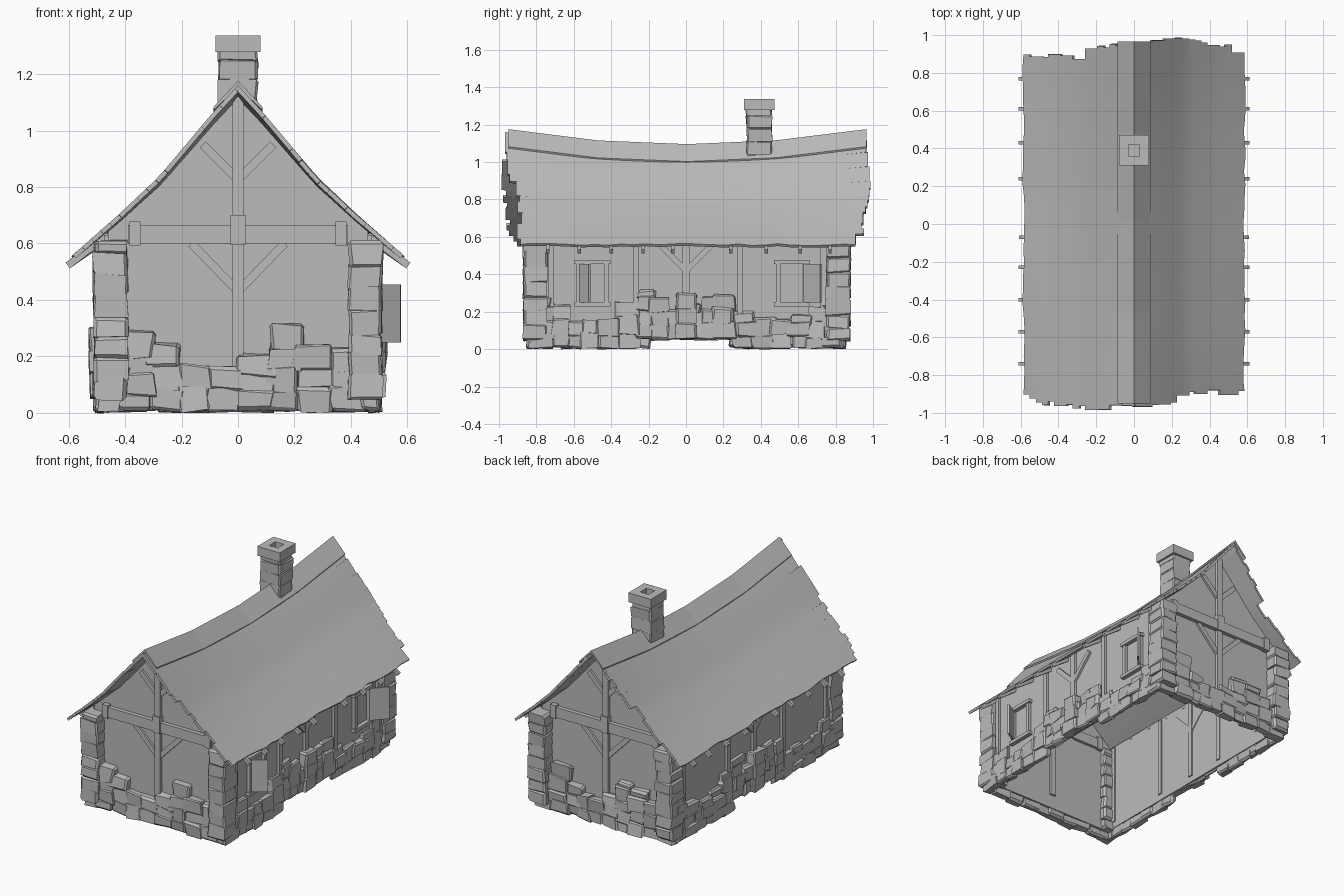
import bpy, bmesh, math, random
from mathutils import Vector, Matrix

if "Cube" in bpy.data.objects:
    bpy.data.objects.remove(bpy.data.objects["Cube"])
random.seed(4)

grey = bpy.data.materials.new("plain_grey")
grey.use_nodes = True
grey.diffuse_color = (0.5, 0.5, 0.5, 1)
grey.node_tree.nodes["Principled BSDF"].inputs["Base Color"].default_value = (0.5, 0.5, 0.5, 1)


def finish(name, bm):
    bmesh.ops.recalc_face_normals(bm, faces=bm.faces)
    me = bpy.data.meshes.new(name)
    bm.to_mesh(me)
    bm.free()
    me.materials.append(grey)
    ob = bpy.data.objects.new(name, me)
    bpy.context.collection.objects.link(ob)
    return ob


def box(bm, lo, hi):
    lo, hi = Vector(lo), Vector(hi)
    m = Matrix.Translation((lo + hi) / 2) @ Matrix.Diagonal((*(hi - lo), 1))
    return bmesh.ops.create_cube(bm, size=1, matrix=m)["verts"]


def beam(bm, a, b, width, depth, side):
    """Square timber from a to b; side is the direction of its depth."""
    a, b, side = Vector(a), Vector(b), Vector(side)
    along = (b - a).normalized()
    across = along.cross(side).normalized()
    rot = Matrix((across * width, side * depth, along * (b - a).length)).transposed().to_4x4()
    bmesh.ops.create_cube(bm, size=1, matrix=Matrix.Translation((a + b) / 2) @ rot)


def stone(bm, lo, hi, rough=0.009):
    """Rough hewn block with jittered corners and a few chamfered edges."""
    verts = box(bm, lo, hi)
    for v in verts:
        v.co += Vector([random.uniform(-rough, rough) for _ in range(3)])
    edges = sorted({e for v in verts for e in v.link_edges}, key=lambda e: e.calc_length())
    bmesh.ops.bevel(bm, geom=random.sample(edges, 7), offset=random.uniform(0.006, 0.014),
                    segments=1, affect="EDGES")


def lerp(points, t):
    for (a, p), (b, q) in zip(points, points[1:]):
        if t <= b:
            return p + (q - p) * max(0, t - a) / (b - a)
    return points[-1][1]


# Roof surface: curved slopes with a sagging ridge
SLOPE = [(0, 1.16), (0.087, 1.066), (0.28, 0.837), (0.42, 0.705), (0.585, 0.56)]


def roof_z(x, y):
    sag = 0.08 * max(0, 1 - (y / 0.95) ** 2)
    return lerp(SLOPE, abs(x)) - sag * (1 - abs(x) / 0.585)


# Thatch sheet with ragged, stepped ends
END = [(-0.58, 0.89), (-0.5, 0.9), (-0.3, 0.885), (-0.2, 0.94), (0, 0.965),
       (0.2, 0.99), (0.35, 0.965), (0.5, 0.95), (0.585, 0.89)]
bm = bmesh.new()
strips, rows = 36, 24
xs = [-0.585 + 1.17 * i / strips for i in range(strips + 1)]
ys = [-0.84 + 1.68 * j / rows for j in range(rows + 1)]
grid = []
for x in xs:
    wobble = 0.006 if abs(x) > 0.58 else 0
    col = []
    for y in ys:
        d = random.uniform(-wobble, wobble)
        col.append(bm.verts.new((x + math.copysign(d, x * d), y, roof_z(x, y) - d)))
    grid.append(col)
for i in range(strips):
    for j in range(rows):
        bm.faces.new((grid[i][j], grid[i + 1][j], grid[i + 1][j + 1], grid[i][j + 1]))
for s, j in ((-1, 0), (1, rows)):
    i = 0
    while i < strips:
        stop = min(i + random.choice((1, 1, 2, 2)), strips)
        y = s * (lerp(END, s * (xs[i] + xs[stop]) / 2) + random.uniform(-0.018, 0.012))
        tip = [bm.verts.new((x, y, roof_z(x, y))) for x in xs[i:stop + 1]]
        for k in range(stop - i):
            bm.faces.new((grid[i + k][j], grid[i + k + 1][j], tip[k + 1], tip[k]))
        i = stop
roof = finish("thatch_roof", bm)
mod = roof.modifiers.new("thickness", "SOLIDIFY")
mod.thickness = 0.016
mod.offset = -1
bpy.ops.object.select_all(action="DESELECT")
bpy.context.view_layer.objects.active = roof
roof.select_set(True)
bpy.ops.object.modifier_apply(modifier=mod.name)
bpy.ops.object.shade_smooth_by_angle(angle=math.radians(30))

# Ridge cap, its lower lips sunk into the thatch
bm = bmesh.new()
prev = None
for j in range(5):
    y = -0.95 + 1.915 * j / 4
    drop = 0.08 * max(0, 1 - (y / 0.95) ** 2)
    ring = [bm.verts.new((x, y, z - drop)) for x, z in
            ((-0.087, 1.083), (0, 1.176), (0.087, 1.083), (0.083, 1.074), (0, 1.158), (-0.083, 1.074))]
    if prev:
        for k in range(6):
            bm.faces.new((prev[k], prev[k - 1], ring[k - 1], ring[k]))
    else:
        bm.faces.new(ring)
    prev = ring
bm.faces.new(prev)
finish("ridge_cap", bm)

# Rafter tails under both eaves
bm = bmesh.new()
for y in (-0.74, -0.57, -0.4, -0.23, -0.07, 0.24, 0.43, 0.61, 0.77):
    for s in (-1, 1):
        beam(bm, (s * 0.46, y, roof_z(0.46, y) - 0.032), (s * 0.603, y, 0.522), 0.025, 0.018, (0, 1, 0))
finish("rafter_tails", bm)

# Plaster walls: gables follow the roof line
GABLE = 0.79
bm = bmesh.new()
for y in (-GABLE, GABLE):
    outline = [(-0.46, 0.05), (0.46, 0.05)]
    outline += [(x, roof_z(x, y) - 0.022) for x in (0.46, 0.42, 0.28, 0.087, 0, -0.087, -0.28, -0.42, -0.46)]
    face = bm.faces.new([bm.verts.new((x, y - 0.01, z)) for x, z in outline])
    out = bmesh.ops.extrude_face_region(bm, geom=[face])
    bmesh.ops.translate(bm, vec=(0, 0.02, 0), verts=[g for g in out["geom"] if isinstance(g, bmesh.types.BMVert)])
finish("gable_walls", bm)
bm = bmesh.new()
for s in (-1, 1):
    box(bm, (s * 0.465 - 0.01, -GABLE, 0.06), (s * 0.465 + 0.01, GABLE, 0.63))
finish("side_walls", bm)

# Gable timbers
bm = bmesh.new()
for s in (-1, 1):
    y, out = s * (GABLE + 0.004), (0, 1, 0)
    beam(bm, (0, y, 0.14), (0, y, 1.12), 0.04, 0.055, out)
    beam(bm, (-0.39, y, 0.632), (0.39, y, 0.632), 0.066, 0.065, out)
    box(bm, (-0.026, y - 0.038, 0.595), (0.026, y + 0.038, 0.7))
    for t in (-1, 1):
        box(bm, (t * 0.365 - 0.02, y - 0.038, 0.593), (t * 0.365 + 0.02, y + 0.038, 0.677))
        beam(bm, (t * 0.01, y, 0.44), (t * 0.165, y, 0.6), 0.03, 0.04, out)
        beam(bm, (t * 0.01, y, 0.835), (t * 0.125, y, 0.95), 0.03, 0.04, out)
finish("gable_timbers", bm)

# Side timbers
bm = bmesh.new()
for s in (-1, 1):
    x, out = s * 0.47, (1, 0, 0)
    for y, w in ((0, 0.035), (-0.265, 0.03), (0.29, 0.03), (-0.72, 0.03), (0.735, 0.03)):
        beam(bm, (x, s * y, 0.1), (x, s * y, 0.62), w, 0.045, out)
    for t in (-1, 1):
        beam(bm, (x, 0, 0.42), (x, t * 0.15, 0.57), 0.03, 0.04, out)
finish("side_timbers", bm)

# Window frames and open shutters on the left wall
frames, shutters = bmesh.new(), bmesh.new()
for y in (-0.5, 0.565):
    for t in (-1, 1):
        box(frames, (0.45, y + t * 0.073 - 0.012, 0.24), (0.495, y + t * 0.073 + 0.012, 0.47))
    for z in (0.24, 0.465):
        box(frames, (0.445, y - 0.095, z - 0.011), (0.502, y + 0.095, z + 0.011))
for a, b in ((-0.565, -0.515), (0.63, 0.72)):
    p, q = Vector((0.49, a, 0.352)), Vector((0.573, b, 0.352))
    beam(shutters, p, q, 0.205, 0.012, (q - p).cross(Vector((0, 0, 1))).normalized())
finish("window_frames", frames)
finish("shutters", shutters)


# Rubble stonework: columns of stones up to a varying height
def rubble(bm, start, end, height, place, floor=lambda t: 0):
    t = start
    while t < end - 0.03:
        w = min(random.uniform(0.07, 0.12), end - t)
        z, top = floor(t + w / 2), lerp(height, t + w / 2)
        while z < top - 0.03:
            h = min(random.uniform(0.06, 0.09), top - z)
            bump, slide = random.uniform(-0.006, 0.008), random.uniform(-0.012, 0.012)
            inner, outer = place(t - 0.008 + slide, 0)[0], place(t + w + 0.008 + slide, bump)[1]
            lo = [min(p) for p in zip(inner, outer)]
            hi = [max(p) for p in zip(inner, outer)]
            stone(bm, (*lo, max(z - 0.008, 0.006)), (*hi, z + h + 0.006))
            z += h
        t += w


FRONT = [(-0.42, 0.24), (-0.37, 0.27), (-0.33, 0.32), (-0.26, 0.24), (-0.19, 0.17), (-0.03, 0.165),
         (0.04, 0.2), (0.1, 0.27), (0.17, 0.335), (0.25, 0.28), (0.32, 0.23), (0.42, 0.22)]
SIDE = [(-0.8, 0.28), (-0.7, 0.25), (-0.62, 0.17), (-0.42, 0.17), (-0.32, 0.24), (-0.2, 0.33), (-0.09, 0.27),
        (-0.04, 0.2), (0.06, 0.25), (0.15, 0.31), (0.25, 0.26), (0.34, 0.17), (0.6, 0.17), (0.7, 0.23), (0.8, 0.29)]
front_bm, side_bm = bmesh.new(), bmesh.new()
for s in (-1, 1):
    # gable rubble is repeated by a half turn
    rubble(front_bm, -0.49, 0.49, FRONT,
           lambda t, b: ((-s * t, s * GABLE), (-s * t, s * (0.843 + b))))
    # long sides, with a low gap in the footing
    rubble(side_bm, -0.83, 0.83, SIDE,
           lambda t, b: ((s * 0.462, s * t), (s * (0.502 + b), s * t)),
           lambda t: 0.06 if -0.23 < s * t < 0.25 else 0)
    for z in (0.055, 0.135, 0.215):
        stone(side_bm, (s * 0.462, -0.055, z), (s * 0.525, 0.055, z + 0.085), 0.006)
finish("gable_rubble", front_bm)
finish("side_rubble", side_bm)

# Corner pillars of stacked stones
bm = bmesh.new()
for sx in (-1, 1):
    for cy in (-0.806, 0.815):
        z = 0.05
        while z < 0.6:
            h = random.uniform(0.06, 0.085)
            h = 0.612 - z if z + h > 0.57 else h
            cx = sx * 0.451
            stone(bm, (cx - 0.06, cy - 0.064, z - 0.006), (cx + 0.06, cy + 0.064, z + h), 0.006)
            z += h
finish("corner_pillars", bm)

# Chimney: stacked courses and a hollow cap
bm = bmesh.new()
z = 0.98
while z < 1.27:
    h = min(random.uniform(0.05, 0.075), 1.285 - z)
    stone(bm, (-0.069, 0.322, z - 0.006), (0.069, 0.46, z + h + 0.006), 0.005)
    z += h
finish("chimney_stack", bm)
bm = bmesh.new()
box(bm, (-0.08, 0.31, 1.278), (0.08, 0.472, 1.337))
top = max(bm.faces, key=lambda f: f.calc_center_median().z)
for rim, depth in ((0.05, 0), (0.001, 0.04)):
    bmesh.ops.inset_region(bm, faces=[top], thickness=rim, use_even_offset=True)
    bmesh.ops.translate(bm, vec=(0, 0, -depth), verts=top.verts)
finish("chimney_cap", bm)
